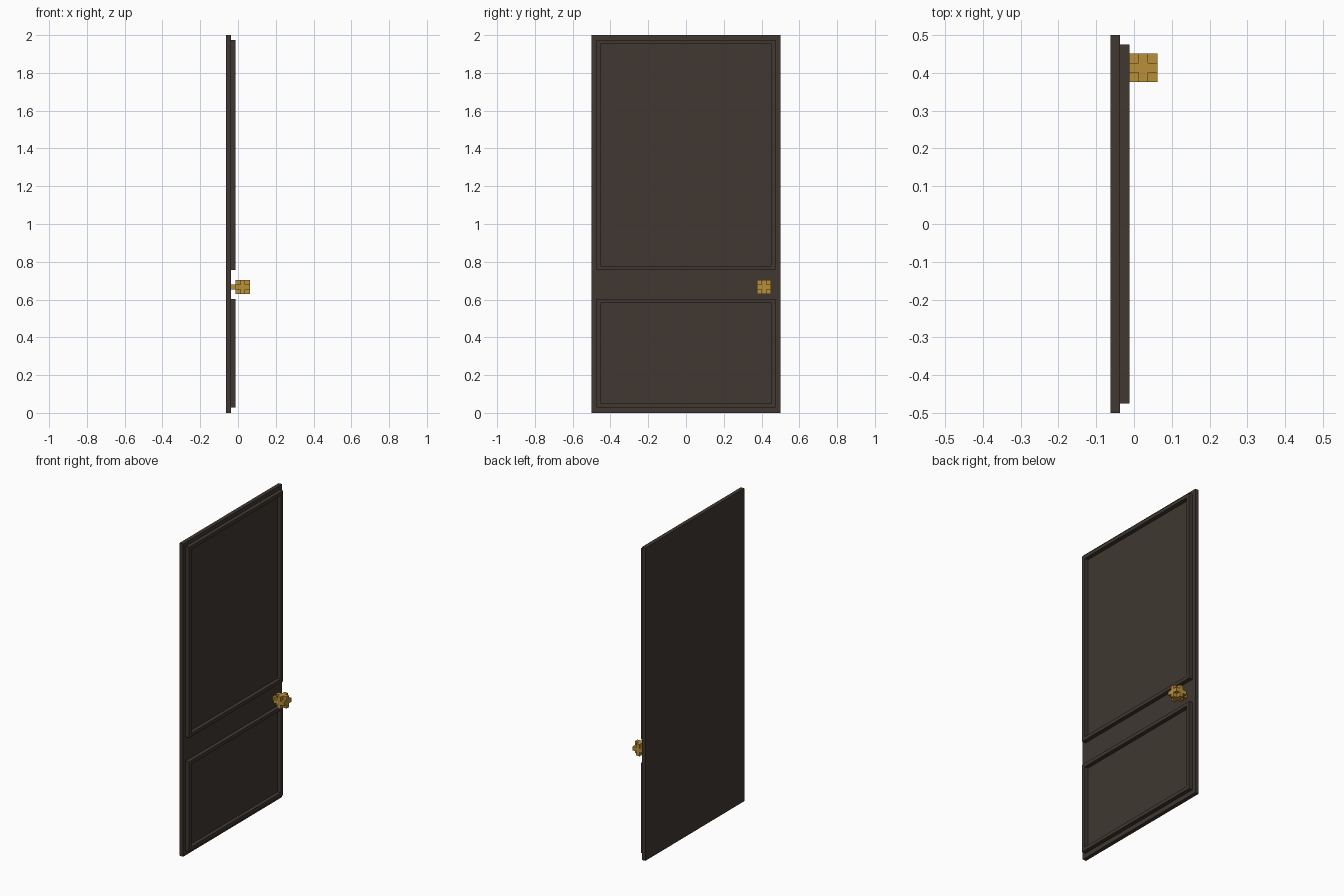
import bpy
import bmesh
from mathutils import Vector

cube = bpy.data.objects.get("Cube")
if cube:
    bpy.data.objects.remove(cube, do_unlink=True)


def material(name, rgb):
    m = bpy.data.materials.new(name)
    m.use_nodes = True
    m.diffuse_color = (*rgb, 1)
    m.node_tree.nodes["Principled BSDF"].inputs["Base Color"].default_value = (*rgb, 1)
    return m


DARK_WOOD = material("dark wood", (0.050, 0.039, 0.031))
BRASS = material("brass", (0.49, 0.28, 0.04))


def finish(name, bm, mat):
    bmesh.ops.recalc_face_normals(bm, faces=bm.faces)
    mesh = bpy.data.meshes.new(name)
    bm.to_mesh(mesh)
    bm.free()
    mesh.materials.append(mat)
    ob = bpy.data.objects.new(name, mesh)
    bpy.context.collection.objects.link(ob)
    return ob


def add_box(bm, lo, hi):
    lo, hi = Vector(lo), Vector(hi)
    verts = bmesh.ops.create_cube(bm, size=1)["verts"]
    for v in verts:
        v.co = (lo + hi) / 2 + v.co * (hi - lo)
    return verts


U = 0.025                              # board thickness and moulding width
BACK, FACE, TRIM = -0.0625, -0.0375, -0.0125


# Door slab
bm = bmesh.new()
add_box(bm, (BACK, -0.5, 0), (FACE, 0.5, 2))
finish("door_slab", bm, DARK_WOOD)


# Raised moulding: a rectangular ring extruded off the slab
def moulding(name, z0, z1, y=0.475, w=0.0225):
    bm = bmesh.new()
    corners = [(-1, z0, 1), (1, z0, 1), (1, z1, -1), (-1, z1, -1)]
    outer = [bm.verts.new((FACE, s * y, z)) for s, z, _ in corners]
    inner = [bm.verts.new((FACE, s * (y - w), z + d * w)) for s, z, d in corners]
    ring = []
    for i in range(4):
        j = (i + 1) % 4
        ring.append(bm.faces.new((outer[i], outer[j], inner[j], inner[i])))
    top = bmesh.ops.extrude_face_region(bm, geom=ring, use_keep_orig=True)["geom"]
    bmesh.ops.translate(bm, vec=(TRIM - FACE, 0, 0),
                        verts=[g for g in top if isinstance(g, bmesh.types.BMVert)])
    finish(name, bm, DARK_WOOD)


moulding("upper_moulding", 0.756, 1.975)
moulding("lower_moulding", 0.029, 0.603)

# Knob: a cube with its eight corners notched out, made as three stacked slices
KNOB = Vector((0.025, 0.4135, 0.667))
H, T = 1.5 * U, 0.5 * U
bm = bmesh.new()
for axis in range(3):
    half = Vector((H, H, H))
    half[axis] = T
    add_box(bm, KNOB - half, KNOB + half)
finish("knob", bm, BRASS)

# Stem joining the knob to the slab
bm = bmesh.new()
add_box(bm, (FACE, KNOB.y - T, KNOB.z - T), (TRIM, KNOB.y + T, KNOB.z + T))
finish("knob_stem", bm, BRASS)
